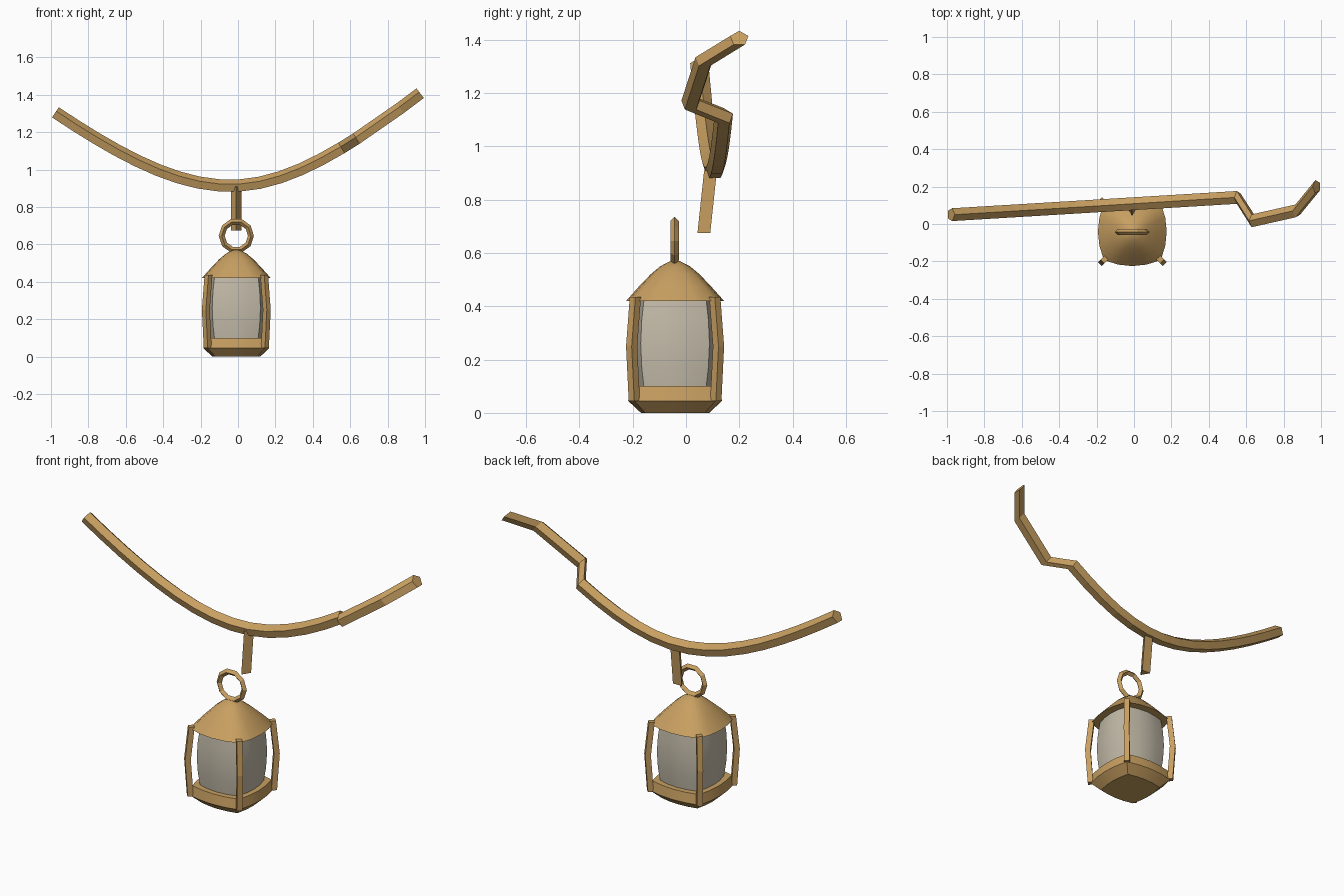
import bpy, bmesh, math
from mathutils import Vector

if "Cube" in bpy.data.objects:
    bpy.data.objects.remove(bpy.data.objects["Cube"])


def material(name, rgb):
    m = bpy.data.materials.new(name)
    m.diffuse_color = (*rgb, 1)
    m.use_nodes = True
    m.node_tree.nodes["Principled BSDF"].inputs["Base Color"].default_value = m.diffuse_color
    return m


BRASS = material("warm_brass", (0.58, 0.35, 0.12))
GLASS = material("frosted_glass", (0.55, 0.50, 0.40))
CX, CY = -0.009, -0.041      # lantern axis


def loft(name, rings, mat, smooth=None):
    """Skin a list of closed rings and cap both ends."""
    bm = bmesh.new()
    loops = [[bm.verts.new(p) for p in r] for r in rings]
    n = len(loops[0])
    for a, b in zip(loops, loops[1:]):
        for i in range(n):
            j = (i + 1) % n
            bm.faces.new((a[i], a[j], b[j], b[i]))
    bm.faces.new(loops[0][::-1])
    bm.faces.new(loops[-1])
    bmesh.ops.recalc_face_normals(bm, faces=bm.faces)
    me = bpy.data.meshes.new(name)
    bm.to_mesh(me)
    bm.free()
    me.materials.append(mat)
    ob = bpy.data.objects.new(name, me)
    bpy.context.collection.objects.link(ob)
    if smooth:
        bpy.ops.object.select_all(action='DESELECT')
        ob.select_set(True)
        bpy.context.view_layer.objects.active = ob
        bpy.ops.object.shade_smooth_by_angle(angle=math.radians(smooth))
    return ob


def bulged_square(z, mid, corner, steps=4):
    """Square ring whose sides bow outward from corner to mid."""
    pts = []
    for k in range(4):
        c, s = math.cos(k * math.pi / 2), math.sin(k * math.pi / 2)
        for i in range(steps):
            t = 2 * i / steps - 1
            u, v = corner * t, -(corner + (mid - corner) * (1 - t * t))
            pts.append(Vector((CX + u * c - v * s, CY + u * s + v * c, z)))
    return pts


def lantern_part(name, profile, mat, smooth=35):
    return loft(name, [bulged_square(*p) for p in profile], mat, smooth)


# Lantern body
lantern_part("lantern_base", [(0, 0.128, 0.112), (0.045, 0.176, 0.153),
                              (0.10, 0.168, 0.146)], BRASS)
lantern_part("lantern_glass", [(0.09, 0.138, 0.116), (0.17, 0.147, 0.125),
                               (0.26, 0.151, 0.129), (0.35, 0.147, 0.125),
                               (0.43, 0.138, 0.116)], GLASS)
lantern_part("lantern_roof", [(0.42, 0.184, 0.152), (0.475, 0.135, 0.110),
                              (0.52, 0.092, 0.072), (0.55, 0.056, 0.042),
                              (0.57, 0.018, 0.013)], BRASS, 50)

# Four bent corner bars, square in section and turned to the diagonal
for i, (sx, sy) in enumerate([(-1, -1), (1, -1), (1, 1), (-1, 1)]):
    rings = []
    for z, d in ((0.045, 0.153), (0.25, 0.163), (0.435, 0.149)):
        r = 0.021
        rings.append([(CX + sx * d + r * dx, CY + sy * d + r * dy, z)
                      for dx, dy in ((1, 0), (0, 1), (-1, 0), (0, -1))])
    loft(f"corner_bar_{i + 1}", rings, BRASS)

# Carrying ring
bpy.ops.mesh.primitive_torus_add(major_segments=10, minor_segments=4,
                                 major_radius=0.078, minor_radius=0.016,
                                 location=(CX, CY - 0.002, 0.646),
                                 rotation=(math.pi / 2, 0, 0))
ring = bpy.context.object
ring.name = "carrying_ring"
ring.data.materials.append(BRASS)
for p in ring.data.polygons:
    p.use_smooth = False

# Three-sided hanging peg under the branch
peg = []
for z, y in ((0.675, 0.075), (0.91, 0.10)):
    peg.append([(-0.01 + 0.032 * math.cos(a), y + 0.032 * math.sin(a), z)
                for a in (math.radians(-90 + 120 * k) for k in range(3))])
loft("hanging_peg", peg, BRASS)


# Sagging five-sided branch with a crooked right end
def sag(x):
    u = x + 0.04
    h = 0.65 if u > 0 else 0.585
    return 0.910 + h * (math.sqrt(1 + (u / 0.7) ** 2) - 1)


xs = [-0.978 + 1.533 * i / 14 for i in range(15)]
path = [(x, 0.05 + 0.092 * (x + 0.978) / 1.533) for x in xs]
path += [(0.635, 0.017), (0.87, 0.07), (0.976, 0.20)]
rings = []
for x, y in path:
    slope = (sag(x + 0.01) - sag(x - 0.01)) / 0.02
    up = Vector((-slope, 0, 1)).normalized()
    side = Vector((0, 1, 0))
    c = Vector((x, y, sag(x)))
    rings.append([c + 0.036 * (up * math.cos(a) + side * math.sin(a))
                  for a in (2 * math.pi * k / 5 for k in range(5))])
loft("branch", rings, BRASS)
